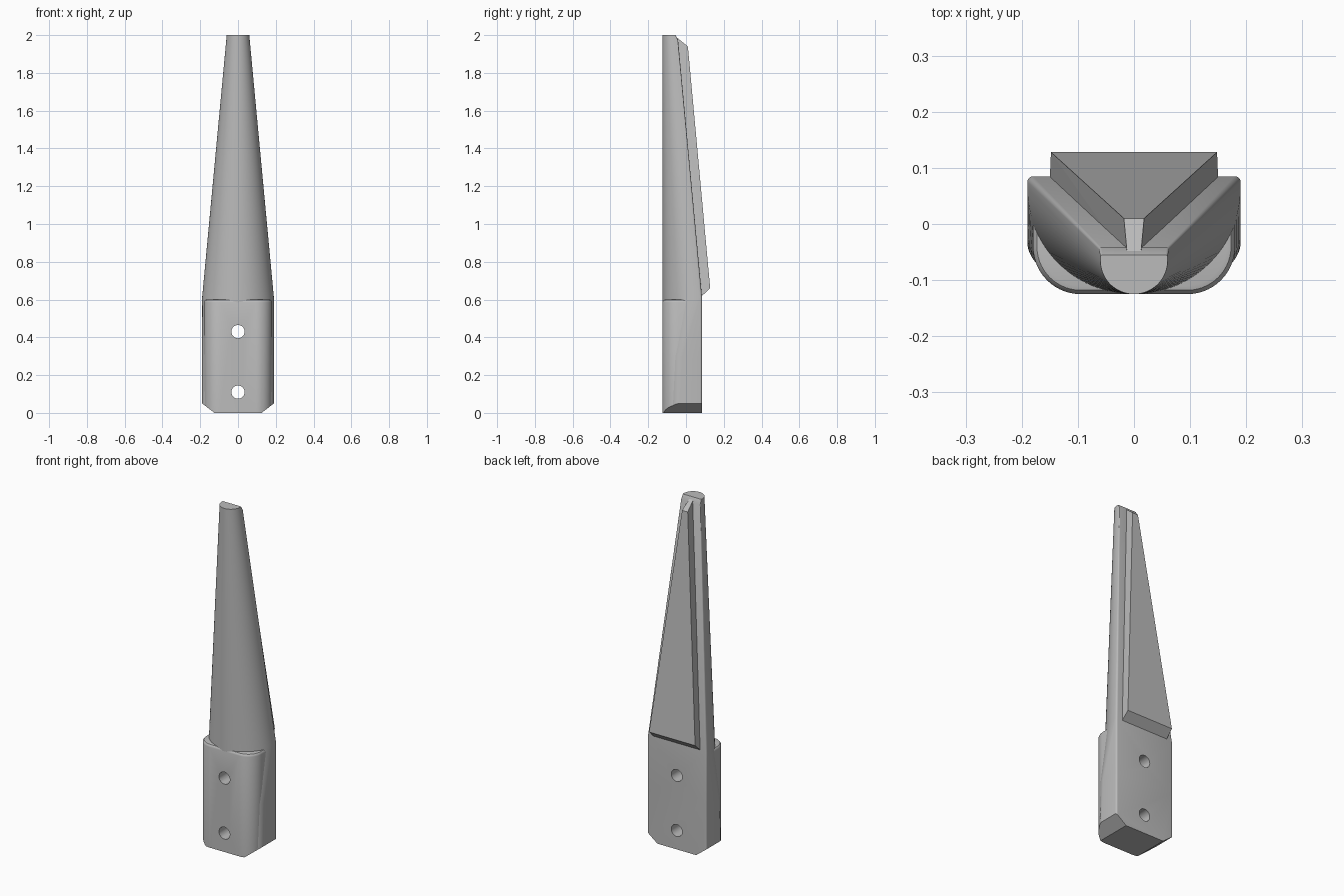
import bpy
import bmesh
from math import sin, cos, pi
from mathutils import Vector

cube = bpy.data.objects.get("Cube")
if cube:
    bpy.data.objects.remove(cube)

steel = bpy.data.materials.new("grey_steel")
steel.use_nodes = True
steel.diffuse_color = (0.5, 0.5, 0.5, 1)
steel.node_tree.nodes["Principled BSDF"].inputs["Base Color"].default_value = (0.5, 0.5, 0.5, 1)


def add_object(name, bm):
    bmesh.ops.recalc_face_normals(bm, faces=bm.faces)
    mesh = bpy.data.meshes.new(name)
    bm.to_mesh(mesh)
    bm.free()
    mesh.materials.append(steel)
    obj = bpy.data.objects.new(name, mesh)
    bpy.context.collection.objects.link(obj)
    return obj


def loft(sections):
    """Skin a stack of closed sections, each a (z, outline) pair."""
    bm = bmesh.new()
    rings = [[bm.verts.new((x, y, z)) for x, y in outline] for z, outline in sections]
    n = len(rings[0])
    for low, high in zip(rings, rings[1:]):
        for i in range(n):
            j = (i + 1) % n
            bm.faces.new((low[i], low[j], high[j], high[i]))
    bm.faces.new(rings[0])
    bm.faces.new(rings[-1])
    return bm


def arc(cx, cy, rx, ry, start, end, steps):
    angles = [start + (end - start) * i / steps for i in range(steps + 1)]
    return [(cx + rx * cos(a), cy + ry * sin(a)) for a in angles]


def half_round(width, centre, back, fillet):
    """Round front down to y = -0.125, straight sides, flat back."""
    return (arc(0, centre, width, centre + 0.125, -pi, 0, 48)
            + arc(width - fillet, back - fillet, fillet, fillet, 0, pi / 2, 4)
            + arc(fillet - width, back - fillet, fillet, fillet, pi / 2, pi, 4))


def rounded_front(inset):
    """Sleeve outline with two large front corners."""
    r = 0.085 - inset
    x, y = 0.095, -0.04
    return (arc(-x, y, r, r, -pi, -pi / 2, 14) + arc(x, y, r, r, -pi / 2, 0, 14)
            + [(x + r, 0), (-x - r, 0)])


def chamfer_bottom(bm):
    for side in (-1, 1):
        bmesh.ops.bisect_plane(
            bm, geom=bm.verts[:] + bm.edges[:] + bm.faces[:], dist=1e-5,
            plane_co=Vector((0.125 * side, 0, 0)),
            plane_no=Vector((0.05 * side, 0, -0.065)), clear_outer=True)
        bmesh.ops.holes_fill(bm, edges=[e for e in bm.edges if e.is_boundary], sides=0)
    return bm


# Blade with its tang, and the sleeve around the tang
blade = add_object("blade", chamfer_bottom(loft([
    (0, half_round(0.19, -0.035, 0.085, 0.01)),
    (0.3, half_round(0.19, -0.02, 0.085, 0.01)),
    (0.61, half_round(0.19, 0.065, 0.085, 0.01)),
    (1.975, half_round(0.062, -0.063, -0.042, 0.004)),
    (2, half_round(0.06, -0.065, -0.055, 0.004))])))

sleeve = add_object("sleeve", chamfer_bottom(loft([
    (0, rounded_front(0)), (0.585, rounded_front(0)), (0.592, rounded_front(0.002)),
    (0.598, rounded_front(0.007)), (0.6, rounded_front(0.015))])))

# Raised tapering plate on the back of the blade
lower = [(-0.15, 0.08, 0.615), (0.15, 0.08, 0.615), (0.148, 0.128, 0.66), (-0.148, 0.128, 0.66)]
upper = [(-0.011, -0.065, 2), (0.011, -0.065, 2), (0.018, 0.01, 1.94), (-0.018, 0.01, 1.94)]
bm = bmesh.new()
for p in lower + upper:
    bm.verts.new(p)
bmesh.ops.convex_hull(bm, input=bm.verts)
bmesh.ops.dissolve_limit(bm, angle_limit=0.02, verts=bm.verts, edges=bm.edges)
back_plate = add_object("back_plate", bm)

# Bolt holes drilled through sleeve and tang
for height in (0.11, 0.43):
    bpy.ops.mesh.primitive_cylinder_add(vertices=32, radius=0.035, depth=0.6,
                                        location=(0, 0, height), rotation=(pi / 2, 0, 0))
    drill = bpy.context.object
    drill.name = "hole_cutter"
    drill.hide_render = True
    drill.data.materials.append(steel)
    for part in (blade, sleeve):
        cut = part.modifiers.new("bolt_hole", "BOOLEAN")
        cut.operation = "DIFFERENCE"
        cut.solver = "EXACT"
        cut.object = drill
        bpy.context.view_layer.objects.active = part
        bpy.ops.object.modifier_apply(modifier=cut.name)
    bpy.data.objects.remove(drill)

bpy.ops.object.select_all(action="DESELECT")
for part in (blade, sleeve):
    part.select_set(True)
bpy.context.view_layer.objects.active = blade
bpy.ops.object.shade_smooth_by_angle(angle=pi / 6)
